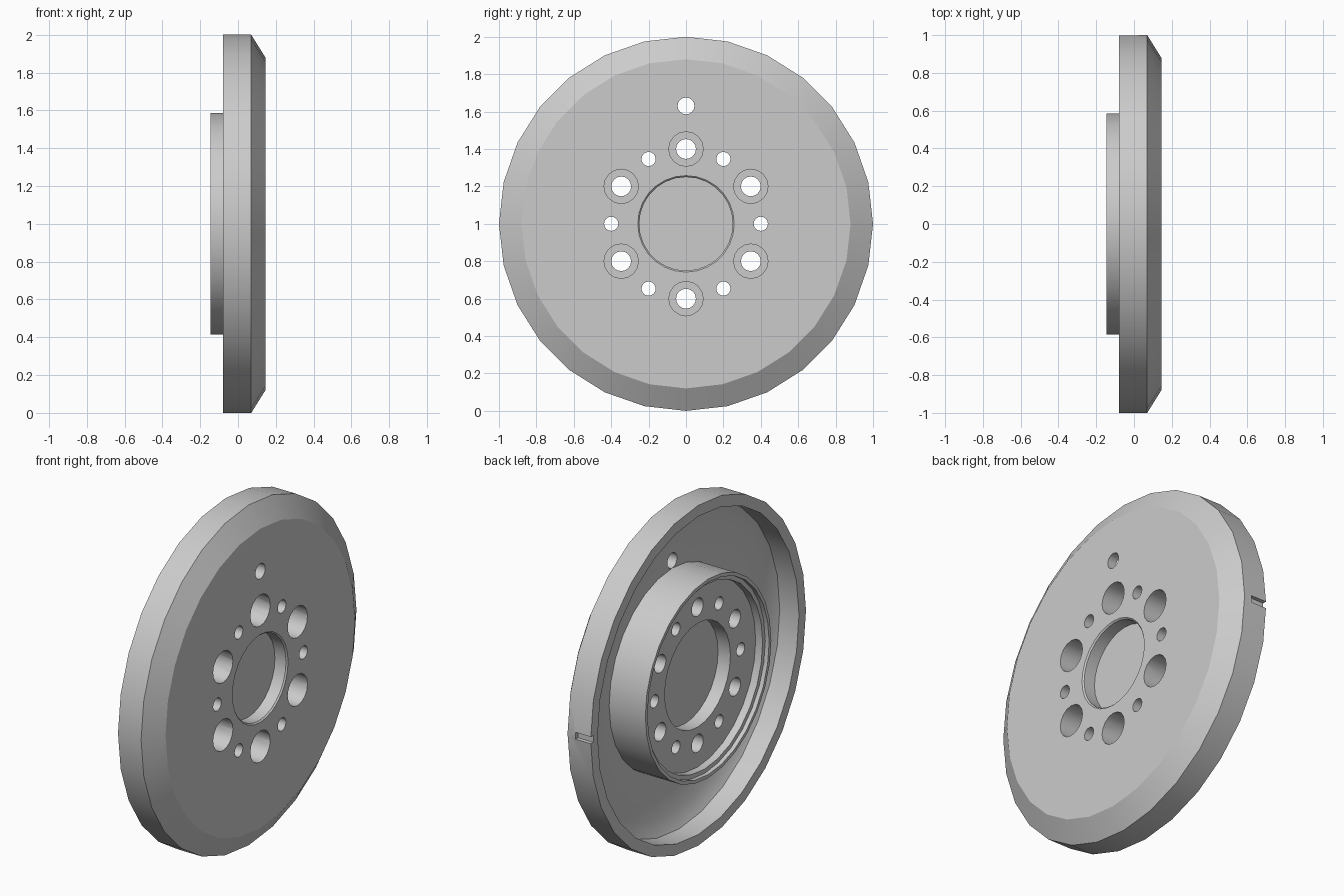
import bpy
import bmesh
from math import cos, sin, pi, radians

cube = bpy.data.objects.get("Cube")
if cube:
    bpy.data.objects.remove(cube)

steel = bpy.data.materials.new("plain_grey_steel")
steel.use_nodes = True
GREY = (0.6, 0.6, 0.6, 1)
steel.diffuse_color = GREY
steel.node_tree.nodes["Principled BSDF"].inputs["Base Color"].default_value = GREY


def add_object(name, bm):
    bmesh.ops.recalc_face_normals(bm, faces=bm.faces)
    mesh = bpy.data.meshes.new(name)
    bm.to_mesh(mesh)
    bm.free()
    obj = bpy.data.objects.new(name, mesh)
    bpy.context.collection.objects.link(obj)
    mesh.materials.append(steel)
    return obj


def lathe(bm, profile, segments, y=0, z=1):
    """Turn (x, radius) points around an axis parallel to x; both ends are closed."""
    rings = []
    for x, r in profile:
        rings.append([bm.verts.new((x, y + r * cos(2 * pi * i / segments),
                                    z + r * sin(2 * pi * i / segments)))
                      for i in range(segments)])
    for a, b in zip(rings, rings[1:]):
        for i in range(segments):
            j = (i + 1) % segments
            bm.faces.new((a[i], a[j], b[j], b[i]))
    bm.faces.new(rings[0])
    bm.faces.new(rings[-1])


# Turned body: front bore, face, chamfered rim, dished back, hub, rear bore
bm = bmesh.new()
lathe(bm, [
    (0.065, 0.25), (0.137, 0.25), (0.145, 0.258),
    (0.145, 0.88), (0.07, 1.0), (-0.08, 1.0),
    (-0.08, 0.935), (0.045, 0.935), (0.09, 0.855),
    (0.09, 0.585), (-0.145, 0.585),
    (-0.145, 0.565), (-0.12, 0.565), (-0.12, 0.54), (-0.075, 0.54),
    (-0.075, 0.305), (0.005, 0.305),
], 28)
flywheel = add_object("flywheel_disc", bm)

# Drills: six counterbored bolt holes, six small holes between, one dowel hole
bm = bmesh.new()
for k in range(6):
    a = radians(90 + 60 * k)
    lathe(bm, [(-0.3, 0.053), (0.015, 0.053), (0.015, 0.092), (0.3, 0.092)],
          16, 0.4 * cos(a), 1 + 0.4 * sin(a))
    a = radians(60 * k)
    lathe(bm, [(-0.3, 0.038), (0.3, 0.038)], 16, 0.4 * cos(a), 1 + 0.4 * sin(a))
lathe(bm, [(-0.3, 0.045), (0.3, 0.045)], 16, 0, 1.63)

# Timing notch on the rim, open to the back
notch = bmesh.ops.create_cube(bm, size=1)["verts"]
bmesh.ops.scale(bm, vec=(0.2, 0.1, 0.04), verts=notch)
bmesh.ops.translate(bm, vec=(-0.08, 1.025, 1), verts=notch)
bmesh.ops.translate(bm, vec=(-0.0, 0, 0), verts=notch)
cutter = add_object("hole_cutter", bm)
cutter.hide_render = True

cut = flywheel.modifiers.new("holes", "BOOLEAN")
cut.operation = "DIFFERENCE"
cut.solver = "EXACT"
cut.object = cutter

bpy.ops.object.select_all(action="DESELECT")
flywheel.select_set(True)
bpy.context.view_layer.objects.active = flywheel
bpy.ops.object.modifier_apply(modifier="holes")
bpy.data.objects.remove(cutter)
bpy.ops.object.shade_smooth_by_angle(angle=radians(30))
